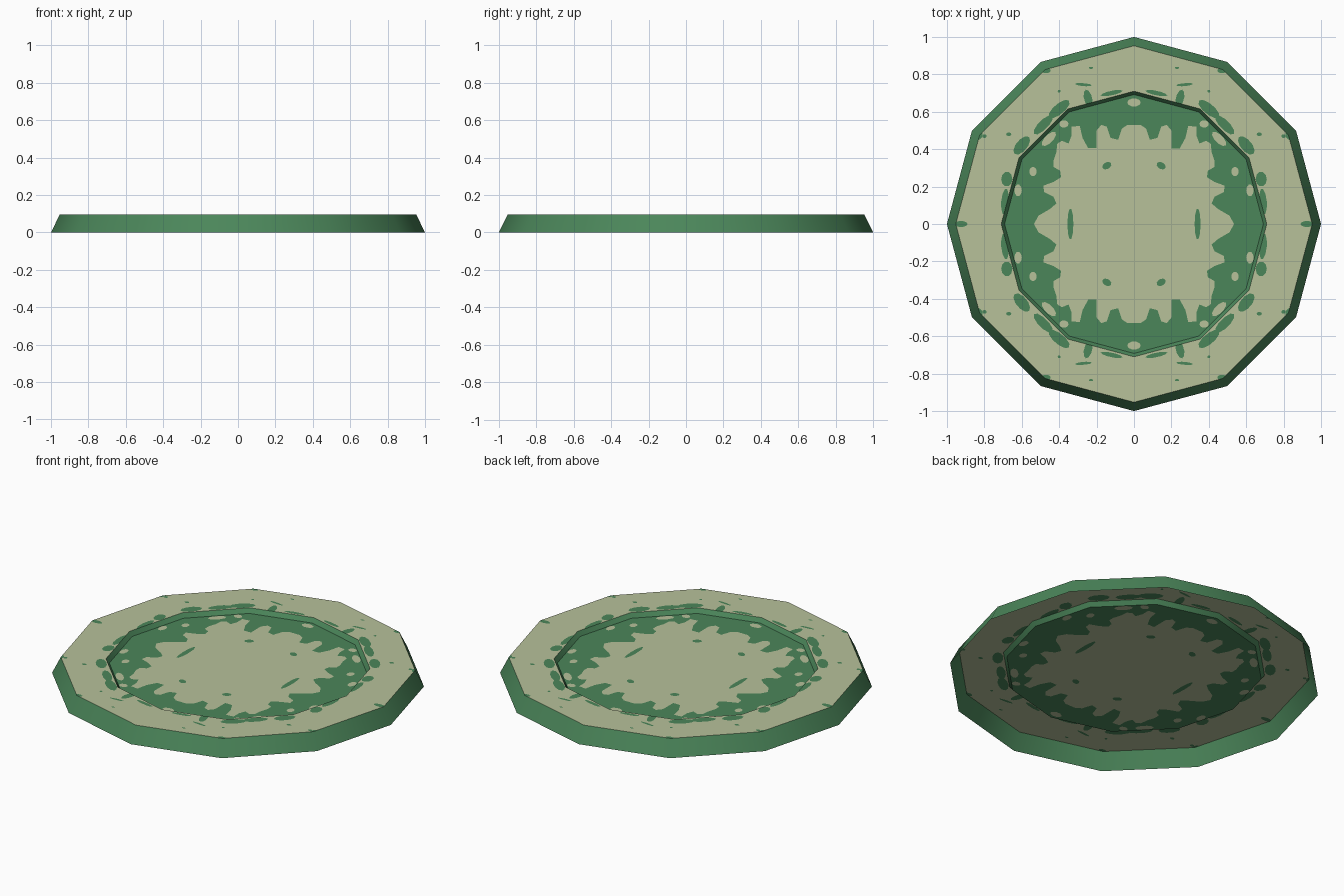
import bpy, math
from mathutils import Vector
from mathutils.geometry import delaunay_2d_cdt

if "Cube" in bpy.data.objects:
    bpy.data.objects.remove(bpy.data.objects["Cube"])

SIDES = 12
TOP, FLOOR = 0.095, 0.07
R_BASE, R_TOP, R_IN, R_FLOOR = 1.0, 0.953, 0.71, 0.692


def material(name, rgb):
    m = bpy.data.materials.new(name)
    lin = [(c / 255 / 12.92) if c < 10 else ((c / 255 + 0.055) / 1.055) ** 2.4 for c in rgb]
    m.diffuse_color = (*lin, 1)
    m.use_nodes = True
    m.node_tree.nodes["Principled BSDF"].inputs["Base Color"].default_value = m.diffuse_color
    return m


GREEN = material("leaf green", (75, 134, 90))
KHAKI = material("pale khaki", (183, 193, 154))


def ring(r):
    return [(r * math.cos(math.tau * i / SIDES), r * math.sin(math.tau * i / SIDES))
            for i in range(SIDES)]


def add_object(name, verts, faces, indices=None):
    me = bpy.data.meshes.new(name)
    me.from_pydata(verts, [], faces)
    me.materials.append(GREEN)
    me.materials.append(KHAKI)
    if indices:
        me.polygons.foreach_set("material_index", indices)
    ob = bpy.data.objects.new(name, me)
    bpy.context.collection.objects.link(ob)
    return ob


def band(name, r0, z0, r1, z1):
    """Sloping wall joining two twelve-sided rings."""
    verts = [(x, y, z0) for x, y in ring(r0)] + [(x, y, z1) for x, y in ring(r1)]
    faces = [(i, (i + 1) % SIDES, SIDES + (i + 1) % SIDES, SIDES + i) for i in range(SIDES)]
    ob = add_object(name, verts, faces)
    bpy.context.view_layer.objects.active = ob
    ob.select_set(True)
    bpy.ops.object.shade_smooth_by_angle(angle=math.radians(35))
    ob.select_set(False)


def spots(items):
    """Small ovals (x, y, rx, ry, turn) mirrored into all four quarters."""
    out = []
    for x, y, rx, ry, turn in items:
        for sx in ((1, -1) if x else (1,)):
            for sy in ((1, -1) if y else (1,)):
                t = math.radians(turn)
                pts = []
                for k in range(10):
                    a = math.tau * k / 10
                    u, v = rx * math.cos(a), ry * math.sin(a)
                    pts.append((sx * (x + u * math.cos(t) - v * math.sin(t)),
                                sy * (y + u * math.sin(t) + v * math.cos(t))))
                out.append(pts if sx * sy > 0 else pts[::-1])
    return out


def painted_plate(name, z, outer, hole, layers, base):
    """Flat plate with painted shapes cut into its faces; later layers win."""
    polys = [(outer, base)] + [(p, c) for shapes, c in layers for p in shapes]
    if hole:
        polys.append((hole, None))
    pts, loops = [], []
    for p, _ in polys:
        loops.append(list(range(len(pts), len(pts) + len(p))))
        pts += [Vector(q) for q in p]
    v, _, f, _, _, src = delaunay_2d_cdt(pts, [], loops, 0, 1e-5)
    faces, idx = [], []
    for face, ids in zip(f, src):
        if 0 not in ids or polys[max(ids)][1] is None:
            continue
        a, b, c = (v[i] for i in face)
        faces.append(face if (b - a).cross(c - a) > 0 else face[::-1])
        idx.append(polys[max(ids)][1])
    add_object(name, [(p.x, p.y, z) for p in v], faces, idx)


# Walls
band("outer_wall", R_BASE, 0, R_TOP, TOP)
band("inner_step", R_IN, TOP, R_FLOOR, FLOOR)

# Rim: khaki with green specks along its edges
rim_specks = spots([
    (0.245, 0.67, 0.05, 0.022, 75), (0.27, 0.745, 0.045, 0.008, 5),
    (0.12, 0.70, 0.06, 0.012, -12), (0.40, 0.615, 0.07, 0.028, -40),
    (0.485, 0.53, 0.07, 0.025, -45), (0.60, 0.42, 0.06, 0.03, -50),
    (0.68, 0.24, 0.03, 0.04, 0), (0.69, 0.12, 0.02, 0.07, 5),
    (0.67, 0.48, 0.014, 0.01, 0), (0.80, 0.47, 0.012, 0.01, 0),
    (0.83, 0.48, 0.02, 0.03, 0), (0.47, 0.82, 0.025, 0.014, 0),
    (0.40, 0.71, 0.008, 0.008, 0), (0.23, 0.835, 0.012, 0.006, 0),
    (0.925, 0, 0.035, 0.016, 0)])
painted_plate("rim", TOP, ring(R_TOP), ring(R_IN), [(rim_specks, 0)], 1)

# Floor: green with a ragged khaki centre and small specks
quarter = [(0.535, 0), (0.51, 0.045), (0.45, 0.08), (0.415, 0.11), (0.43, 0.145),
           (0.48, 0.17), (0.485, 0.205), (0.43, 0.225), (0.39, 0.25), (0.395, 0.285),
           (0.43, 0.305), (0.43, 0.34), (0.415, 0.385), (0.41, 0.43), (0.385, 0.445),
           (0.35, 0.43), (0.335, 0.47), (0.335, 0.52), (0.29, 0.525), (0.275, 0.46),
           (0.245, 0.405), (0.20, 0.405), (0.20, 0.50), (0.175, 0.53), (0.145, 0.52),
           (0.125, 0.46), (0.085, 0.45), (0.065, 0.51), (0.035, 0.53)]
half = quarter + [(-x, y) for x, y in reversed(quarter)]
blob = half + [(x, -y) for x, y in reversed(half[1:-1])]
floor_specks = spots([
    (0, 0.65, 0.036, 0.022, 0), (0.62, 0.18, 0.02, 0.032, 0),
    (0.455, 0.455, 0.05, 0.022, -45), (0.375, 0.535, 0.025, 0.02, 0),
    (0.54, 0.28, 0.02, 0.025, 0)])
green_specks = spots([(0.34, 0, 0.016, 0.085, 0), (0.145, 0.312, 0.026, 0.018, -30)])
painted_plate("floor", FLOOR, ring(R_FLOOR), None,
              [([blob] + floor_specks, 1), (green_specks, 0)], 0)
